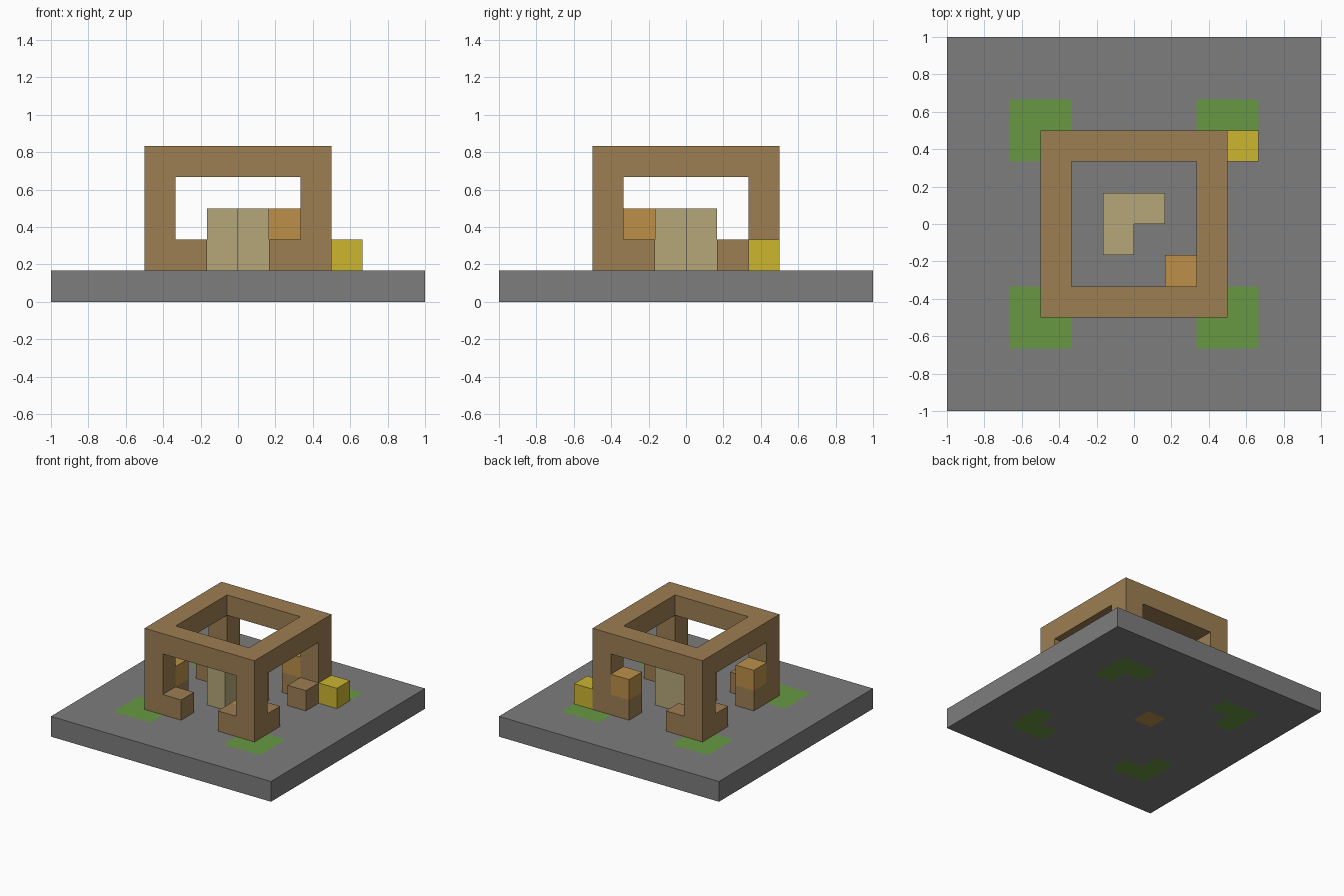
import bpy
import bmesh
from mathutils import Vector

if "Cube" in bpy.data.objects:
    bpy.data.objects.remove(bpy.data.objects["Cube"], do_unlink=True)

U = 1 / 6  # edge length of one block


def material(name, rgb):
    mat = bpy.data.materials.new(name)
    linear = [((c / 255 + 0.055) / 1.055) ** 2.4 for c in rgb] + [1]
    mat.use_nodes = True
    mat.diffuse_color = linear
    mat.node_tree.nodes["Principled BSDF"].inputs["Base Color"].default_value = linear
    return mat


stone = material("stone_grey", (125, 125, 125))
grass = material("grass_green", (103, 153, 67))
wood = material("wood_brown", (157, 126, 82))
sand = material("pale_khaki", (182, 167, 122))
orange = material("warm_orange", (188, 144, 73))
yellow = material("bright_yellow", (204, 182, 48))


def add_object(name, bm, mats):
    mesh = bpy.data.meshes.new(name)
    bm.to_mesh(mesh)
    bm.free()
    for mat in mats:
        mesh.materials.append(mat)
    obj = bpy.data.objects.new(name, mesh)
    bpy.context.collection.objects.link(obj)
    return obj


def block(name, x, y, z, mat, height=1):
    """Column one block wide; x, y are its centre and z its bottom, in blocks."""
    bm = bmesh.new()
    bmesh.ops.create_cube(bm, size=U)
    for v in bm.verts:
        v.co.z *= height
        v.co += Vector((x, y, z + height / 2)) * U
    return add_object(name, bm, [mat])


def thicken(obj):
    mod = obj.modifiers.new("thickness", "SOLIDIFY")
    mod.thickness = U
    mod.offset = -1


# Floor slab with a green L of three blocks around the foot of each post
bm = bmesh.new()
bmesh.ops.create_grid(bm, x_segments=12, y_segments=12, size=1)
for f in bm.faces:
    c = f.calc_center_median() / U
    near, far = sorted((abs(c.x), abs(c.y)))
    if near > 2 and 3 < far < 4 and near < 4:
        f.material_index = 1
    elif -1 < c.x < 0 < c.y < 1:
        f.material_index = 2
for v in bm.verts:
    v.co.z = U
thicken(add_object("floor_slab", bm, [stone, grass, orange]))

# Square ring on top of the posts
bm = bmesh.new()
bmesh.ops.create_grid(bm, x_segments=3, y_segments=3, size=3 * U)
middle = [f for f in bm.faces if f.calc_center_median().length < U]
bmesh.ops.delete(bm, geom=middle, context="FACES")
for v in bm.verts:
    for i in range(2):
        if abs(v.co[i]) < 2 * U:
            v.co[i] *= 2
    v.co.z = 5 * U
thicken(add_object("top_ring", bm, [wood]))

# Corner posts, each with two low blocks beside it
for side_x, x in (("right", -1), ("left", 1)):
    for side_y, y in (("front", -1), ("back", 1)):
        corner = f"{side_y}_{side_x}"
        block(f"{corner}_post", 2.5 * x, 2.5 * y, 1, wood, 3)
        block(f"{corner}_step_a", 1.5 * x, 2.5 * y, 1, wood)
        block(f"{corner}_step_b", 2.5 * x, 1.5 * y, 1, wood)

# L-shaped centre pillar
for i, (x, y) in enumerate(((-0.5, 0.5), (0.5, 0.5), (-0.5, -0.5))):
    block(f"centre_pillar_{i + 1}", x, y, 1, sand, 2)

# Loose accent blocks
block("back_orange_block", 1.5, 2.5, 2, orange)
block("side_orange_block", -2.5, -1.5, 2, orange)
block("inner_orange_block", 1.5, -1.5, 1, orange)
block("yellow_block", 3.5, 2.5, 1, yellow)
